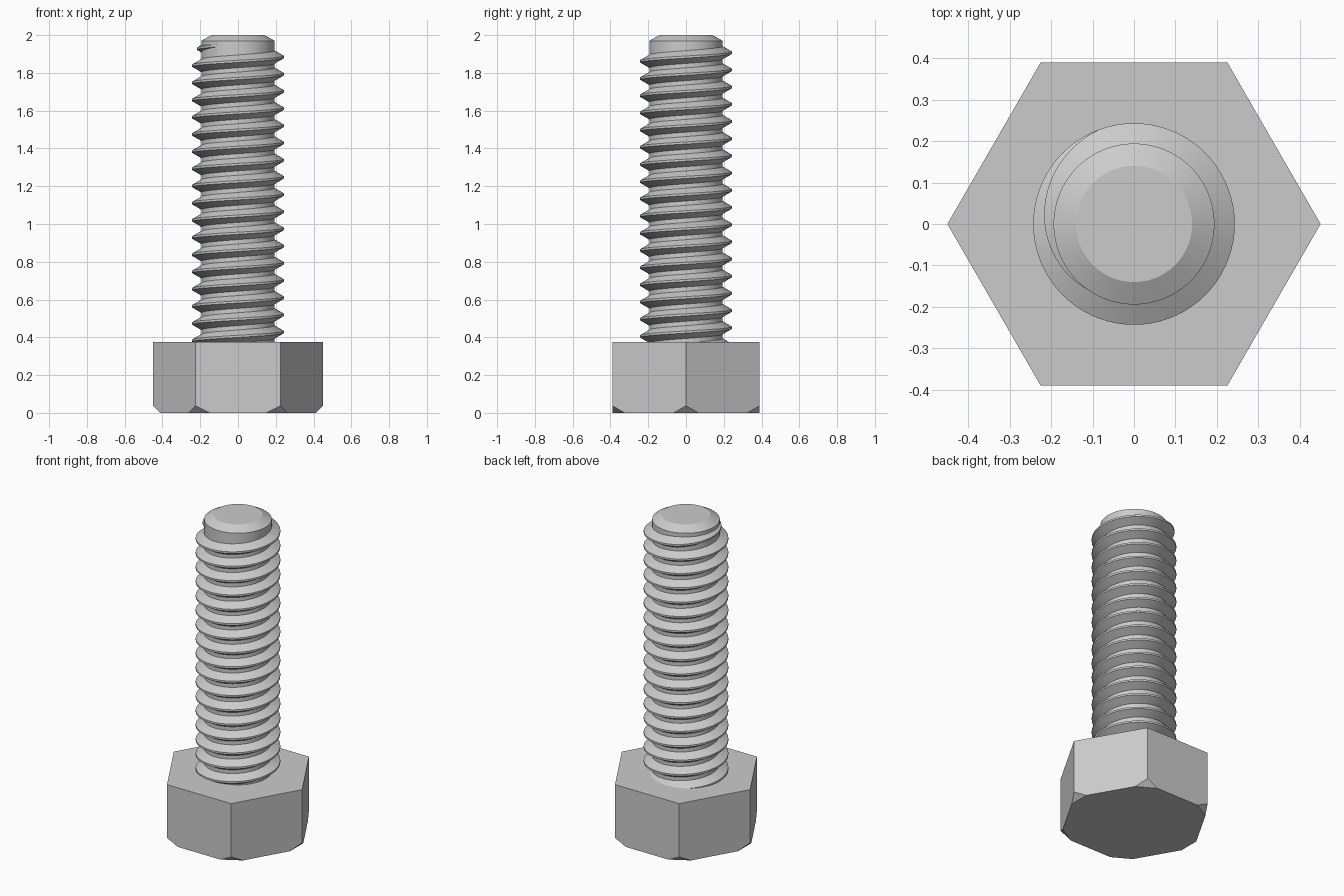
import bpy, bmesh
from math import cos, sin, pi, radians, sqrt
from mathutils import Vector

cube = bpy.data.objects.get("Cube")
if cube:
    bpy.data.objects.remove(cube, do_unlink=True)

steel = bpy.data.materials.new("plain_grey_steel")
GREY = (0.6, 0.6, 0.6, 1)
steel.diffuse_color = GREY
steel.use_nodes = True
steel.node_tree.nodes["Principled BSDF"].inputs["Base Color"].default_value = GREY


def finish(bm, name, smooth):
    bmesh.ops.recalc_face_normals(bm, faces=bm.faces)
    mesh = bpy.data.meshes.new(name)
    bm.to_mesh(mesh)
    bm.free()
    mesh.materials.append(steel)
    obj = bpy.data.objects.new(name, mesh)
    bpy.context.collection.objects.link(obj)
    if smooth:
        bpy.ops.object.select_all(action='DESELECT')
        obj.select_set(True)
        bpy.context.view_layer.objects.active = obj
        bpy.ops.object.shade_smooth_by_angle(angle=radians(25))
    return obj


def ring(bm, radius, z, sides):
    return [bm.verts.new((radius * cos(2 * pi * i / sides),
                          radius * sin(2 * pi * i / sides), z)) for i in range(sides)]


def bridge(bm, a, b):
    n = len(a)
    for i in range(n):
        bm.faces.new((a[i], a[(i + 1) % n], b[(i + 1) % n], b[i]))


def stack(bm, profile, sides):
    """Solid made of rings of the given (radius, z)."""
    rings = [ring(bm, r, z, sides) for r, z in profile]
    for a, b in zip(rings, rings[1:]):
        bridge(bm, a, b)
    bm.faces.new(rings[0])
    bm.faces.new(rings[-1])


HEAD_TOP, HEAD_R, CUT = 0.375, 0.45, 0.038

# Hexagonal head, each lower corner cut off by a slanted plane
bm = bmesh.new()
stack(bm, [(HEAD_R, 0), (HEAD_R, HEAD_TOP)], 6)
for i in range(6):
    out = Vector((cos(i * pi / 3), sin(i * pi / 3), 0))
    result = bmesh.ops.bisect_plane(
        bm, geom=bm.verts[:] + bm.edges[:] + bm.faces[:],
        plane_co=out * HEAD_R + Vector((0, 0, CUT)),
        plane_no=out - Vector((0, 0, 1)), clear_outer=True)
    rim = [e for e in result["geom_cut"] if isinstance(e, bmesh.types.BMEdge)]
    bmesh.ops.holes_fill(bm, edges=rim)
finish(bm, "hex_head", False)

# Shank core with a chamfered tip
ROOT = 0.194
bm = bmesh.new()
stack(bm, [(ROOT, HEAD_TOP - 0.05), (ROOT, 1.97), (0.14, 2.0)], 96)
finish(bm, "shank_core", True)

# Helical thread: a trapezoid swept upwards, sinking into the core at its end
PITCH, CREST, BASE = 0.091, 0.243, 0.184
STEPS = 72
crest_half = PITCH / 16
base_half = crest_half + (CREST - BASE) / sqrt(3)
section = [(BASE, -base_half), (CREST, -crest_half),
           (CREST, crest_half), (BASE, base_half)]
FADE_START, FADE_END = radians(110), radians(245)

bm = bmesh.new()
loops = []
for i in range(int(-17.5 * STEPS), int(0.72 * STEPS)):
    a = 2 * pi * i / STEPS
    fade = min(max((a - FADE_START) / (FADE_END - FADE_START), 0), 1)
    sink = fade * (CREST - ROOT + 0.004)
    z = 1.884 + PITCH * a / (2 * pi)
    loops.append([bm.verts.new(((r - sink) * cos(a), (r - sink) * sin(a), z + dz))
                  for r, dz in section])
for a, b in zip(loops, loops[1:]):
    bridge(bm, a, b)
bm.faces.new(loops[0])
bm.faces.new(loops[-1])
finish(bm, "screw_thread", True)
